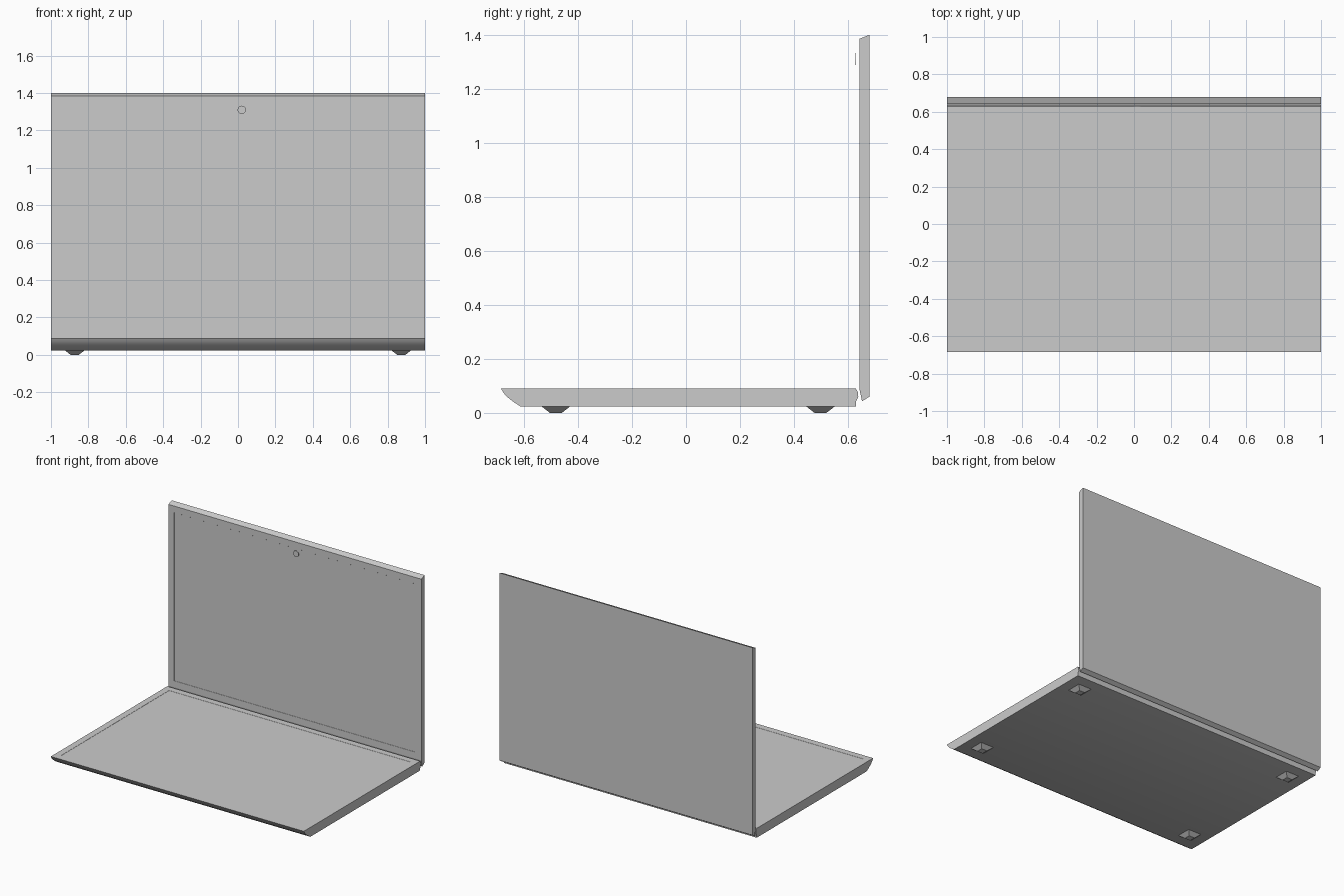
import bpy, bmesh, math
from mathutils import Matrix, Vector

if "Cube" in bpy.data.objects:
    bpy.data.objects.remove(bpy.data.objects["Cube"])

grey = bpy.data.materials.new("light grey")
grey.diffuse_color = (0.6, 0.6, 0.6, 1)
grey.use_nodes = True
grey.node_tree.nodes["Principled BSDF"].inputs["Base Color"].default_value = grey.diffuse_color


def finish(name, bm, angle=None):
    bmesh.ops.recalc_face_normals(bm, faces=bm.faces[:])
    me = bpy.data.meshes.new(name)
    bm.to_mesh(me)
    bm.free()
    me.materials.append(grey)
    ob = bpy.data.objects.new(name, me)
    bpy.context.collection.objects.link(ob)
    if angle:
        bpy.context.view_layer.objects.active = ob
        ob.select_set(True)
        bpy.ops.object.shade_smooth_by_angle(angle=math.radians(angle))
        ob.select_set(False)
    return ob


def slab(name, profile, panel_normal, angle=None):
    """Extrude a (y, z) profile over the full width and inset a shallow panel."""
    bm = bmesh.new()
    f = bm.faces.new([bm.verts.new((-1, y, z)) for y, z in profile])
    r = bmesh.ops.extrude_face_region(bm, geom=[f])
    bmesh.ops.translate(bm, vec=(2, 0, 0),
                        verts=[v for v in r["geom"] if isinstance(v, bmesh.types.BMVert)])
    bmesh.ops.recalc_face_normals(bm, faces=bm.faces[:])
    n = Vector(panel_normal)
    panel = max((f for f in bm.faces if f.normal.dot(n) > 0.99), key=lambda f: f.calc_area())
    bmesh.ops.inset_region(bm, faces=[panel], thickness=0.065, depth=0)
    bmesh.ops.inset_region(bm, faces=[panel], thickness=0.001, depth=-0.001)
    return finish(name, bm, angle)


# Keyboard base with rounded front lip and shallow deck panel
slab("keyboard_base", [(-0.685, 0.09), (-0.675, 0.073), (-0.66, 0.057), (-0.638, 0.04),
                       (-0.612, 0.023), (0.629, 0.023), (0.630, 0.043), (0.638, 0.06),
                       (0.636, 0.078), (0.629, 0.09)], (0, 0, 1), 40)

# Upright lid with bevelled ends
slab("screen_lid", [(0.642, 1.385), (0.679, 1.40), (0.679, 0.06), (0.652, 0.043),
                    (0.642, 0.09)], (0, -1, 0))

# Webcam disc just ahead of the screen
bm = bmesh.new()
bmesh.ops.create_cone(bm, cap_ends=True, segments=24, radius1=0.022, radius2=0.022, depth=0.002,
                      matrix=Matrix.Translation((0.02, 0.627, 1.31)) @ Matrix.Rotation(math.pi / 2, 4, 'X'))
finish("webcam", bm)

# Four tapered square feet
for sx in (-1, 1):
    for y in (-0.482, 0.498):
        bm = bmesh.new()
        bmesh.ops.create_cone(bm, cap_ends=True, segments=4, radius1=0.022 * math.sqrt(2),
                              radius2=0.053 * math.sqrt(2), depth=0.024,
                              matrix=Matrix.Translation((sx * 0.873, y, 0.012))
                              @ Matrix.Rotation(math.pi / 4, 4, 'Z'))
        finish("rubber_foot", bm)
